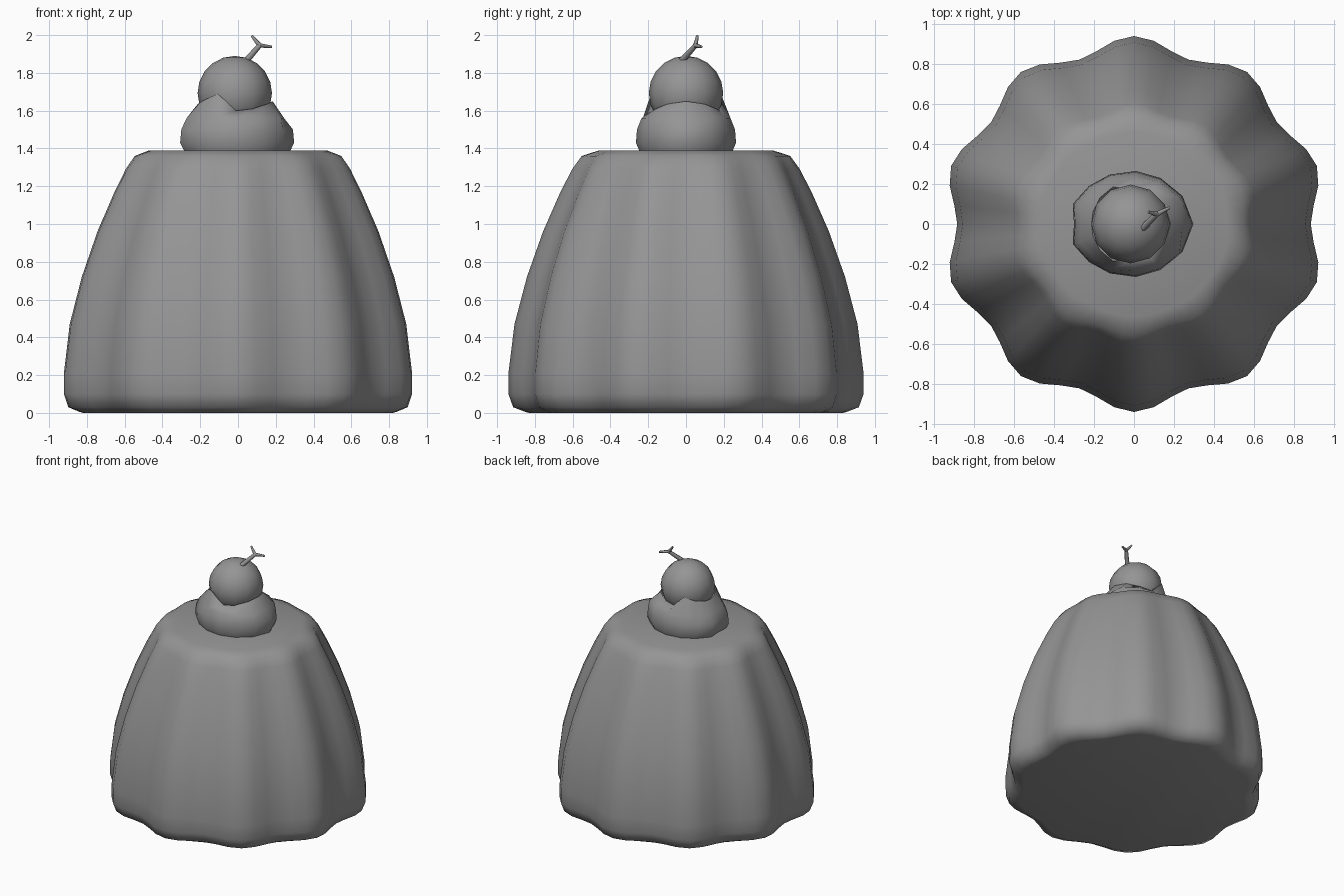
import bpy, bmesh
from math import cos, sin, pi, radians, sqrt
from mathutils import Vector

if "Cube" in bpy.data.objects:
    bpy.data.objects.remove(bpy.data.objects["Cube"])

grey = bpy.data.materials.new("mid_grey")
grey.diffuse_color = (0.3, 0.3, 0.3, 1)
grey.use_nodes = True
grey.node_tree.nodes["Principled BSDF"].inputs["Base Color"].default_value = grey.diffuse_color


def finish(ob, angle):
    """Grey material and smooth shading."""
    ob.data.materials.append(grey)
    bpy.ops.object.select_all(action='DESELECT')
    ob.select_set(True)
    bpy.context.view_layer.objects.active = ob
    bpy.ops.object.shade_smooth_by_angle(angle=radians(angle))


def loft(name, rings, angle):
    """Skin closed rings of points, cap both ends, shade smooth."""
    bm = bmesh.new()
    loops = [[bm.verts.new(p) for p in ring] for ring in rings]
    n = len(loops[0])
    for a, b in zip(loops, loops[1:]):
        for i in range(n):
            j = (i + 1) % n
            bm.faces.new((a[i], a[j], b[j], b[i]))
    bm.faces.new(loops[0][::-1])
    bm.faces.new(loops[-1])
    bmesh.ops.recalc_face_normals(bm, faces=bm.faces)
    me = bpy.data.meshes.new(name)
    bm.to_mesh(me)
    bm.free()
    ob = bpy.data.objects.new(name, me)
    bpy.context.collection.objects.link(ob)
    finish(ob, angle)


# Pudding: ten-lobed fluted dome; (lobe radius, height, flute depth)
profile = [(0.85, 0.005, 0.05), (0.915, 0.03, 0.07), (0.94, 0.10, 0.076),
           (0.94, 0.21, 0.076), (0.908, 0.47, 0.071), (0.842, 0.72, 0.063),
           (0.757, 0.96, 0.054), (0.669, 1.16, 0.045), (0.603, 1.29, 0.036),
           (0.552, 1.36, 0.02), (0.46, 1.39, 0.0)]
SEG = 60


def fluted(r, z, depth):
    ring = []
    for i in range(SEG):
        a = 2 * pi * i / SEG
        rr = r - depth * (1 + cos(10 * a)) / 2
        ring.append((1.023 * rr * cos(a), rr * sin(a), z))
    return ring


rings = [fluted(0.83, 0.0, 0.045)] + [fluted(*p) for p in profile]
loft("pudding", rings, 60)

# Cherry
CX, CZ, CR = -0.017, 1.693, 0.197
bpy.ops.mesh.primitive_uv_sphere_add(segments=12, ring_count=10, radius=CR,
                                     location=(CX, 0, CZ))
cherry = bpy.context.object
cherry.name = "cherry"
finish(cherry, 60)

# Cream dollop: (angle, radius, rim height, lump), mirrored front to back
half = [(0, 0.297, 1.65, -0.02), (30, 0.28, 1.635, 0.015),
        (60, 0.265, 1.61, 0.01), (88, 0.265, 1.60, 0.0),
        (116, 0.275, 1.69, 0.01), (140, 0.295, 1.66, 0.0),
        (162, 0.322, 1.64, 0.0), (180, 0.30, 1.635, -0.005)]
lumps = half + [(360 - a, r, z, k) for a, r, z, k in half[-2:0:-1]]
rings = []
for z, s, w in [(1.38, 0.92, 0), (1.43, 1.0, 0), (1.50, 0.98, 0),
                (1.56, 0.89, 1)]:
    rings.append([((r * s + w * k) * cos(radians(a)),
                   (r * s + w * k) * sin(radians(a)), z)
                  for a, r, _, k in lumps])
rim, inner = [], []
for a, r, z, _ in lumps:
    d = sqrt(CR ** 2 - (z - CZ) ** 2) + 0.008
    c, s = cos(radians(a)), sin(radians(a))
    rim.append((CX + d * c, d * s, z))
    inner.append((CX + 0.12 * c, 0.12 * s, 1.58))
loft("cream", rings + [rim, inner], 60)


# Forked cherry stem
def twig(name, p, q, r0, r1):
    p, q = Vector(p), Vector(q)
    rot = (q - p).to_track_quat('Z', 'Y')
    loft(name, [[c + rot @ Vector((r * cos(k * pi / 3), r * sin(k * pi / 3), 0))
                 for k in range(6)] for c, r in ((p, r0), (q, r1))], 60)


fork = (0.115, 0.05, 1.945)
twig("stem", (0.035, -0.03, 1.855), fork, 0.018, 0.013)
twig("stem_upper_fork", fork, (0.073, 0.06, 1.997), 0.013, 0.007)
twig("stem_side_fork", fork, (0.178, 0.082, 1.938), 0.013, 0.007)
